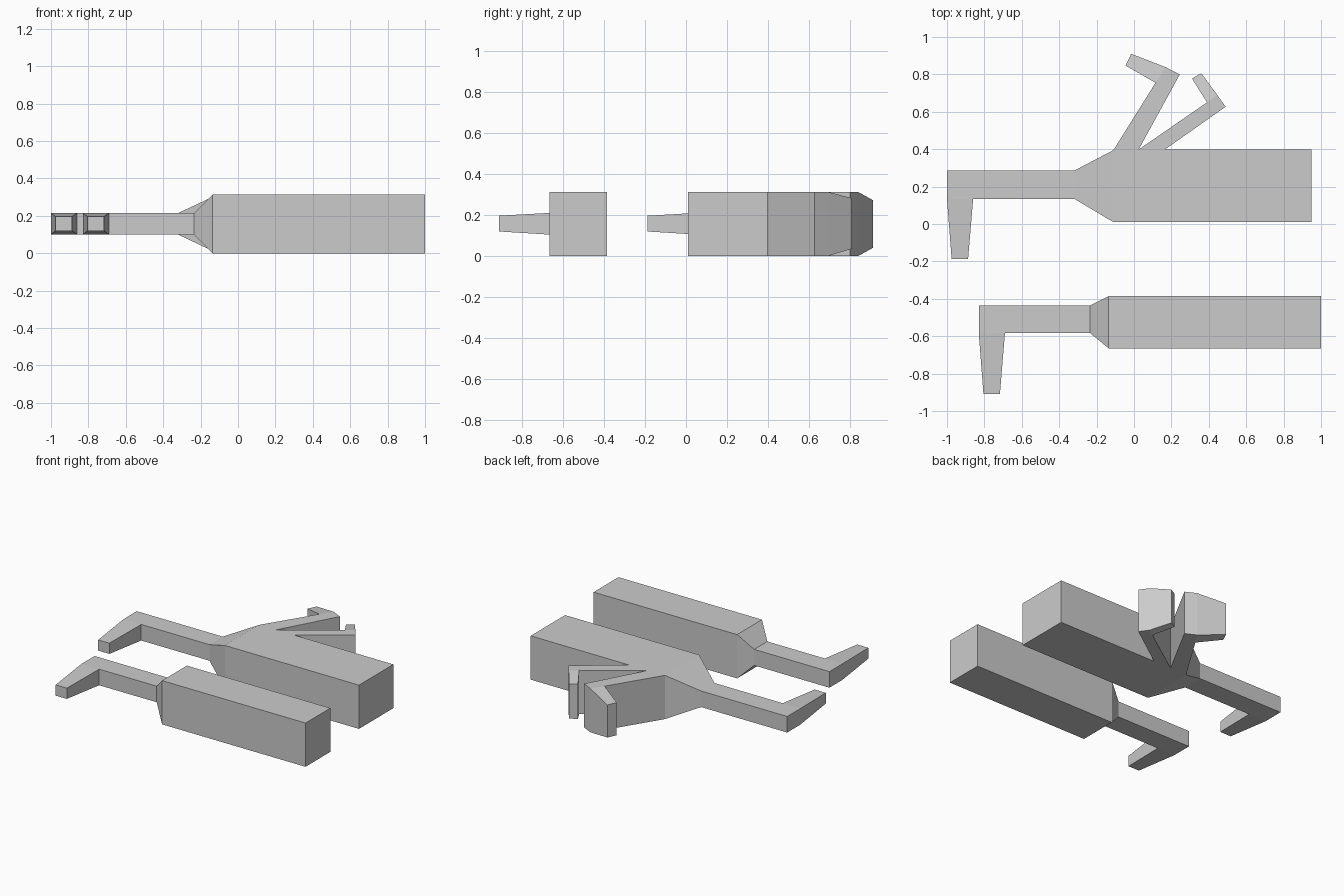
import bpy, bmesh

if "Cube" in bpy.data.objects:
    bpy.data.objects.remove(bpy.data.objects["Cube"])


def prism(outline, z0, z1):
    """Closed vertical prism over a counter-clockwise outline."""
    bm = bmesh.new()
    lo = [bm.verts.new((x, y, z0)) for x, y in outline]
    hi = [bm.verts.new((x, y, z1)) for x, y in outline]
    bm.faces.new(lo[::-1])
    bm.faces.new(hi)
    n = len(outline)
    for i in range(n):
        j = (i + 1) % n
        bm.faces.new((lo[i], lo[j], hi[j], hi[i]))
    return bm


def at(v, p):
    return abs(v.co.x - p[0]) < 1e-4 and abs(v.co.y - p[1]) < 1e-4


def extend(bm, a, b, a2, b2, z0, z1):
    """Extrude the side face standing on a-b so that it stands on a2-b2."""
    face = next(f for f in bm.faces if len(f.verts) == 4
                and all(at(v, a) or at(v, b) for v in f.verts))
    mid = face.calc_center_median().z
    new = bmesh.ops.extrude_discrete_faces(bm, faces=[face])["faces"][0]
    for v in new.verts:
        p = a2 if at(v, a) else b2
        v.co = (p[0], p[1], z0 if v.co.z < mid else z1)


def add_neck(bm, a, b, x_neck, x_end, y0, y1, tip_y):
    """Tapered shoulder, thin arm and a tapering foot pointing to -y."""
    z = (0.10, 0.215)
    x_in = x_end + 0.14
    extend(bm, a, b, (x_neck, y0), (x_neck, y1), *z)
    extend(bm, (x_neck, y0), (x_neck, y1), (x_in, y0), (x_in, y1), *z)
    extend(bm, (x_in, y0), (x_in, y1), (x_end, y0), (x_end, y1), *z)
    extend(bm, (x_end, y0), (x_in, y0),
           (x_end + 0.025, tip_y), (x_in - 0.027, tip_y), 0.12, 0.197)


def finish(bm, name):
    bmesh.ops.recalc_face_normals(bm, faces=bm.faces[:])
    mesh = bpy.data.meshes.new(name)
    bm.to_mesh(mesh)
    bm.free()
    bpy.context.collection.objects.link(bpy.data.objects.new(name, mesh))


H = 0.313

# Back body with two bent branches
bm = prism([(-0.11, 0.01), (0.95, 0.01), (0.95, 0.398), (0.165, 0.398),
            (0.49, 0.627), (0.445, 0.69), (0.39, 0.65), (0.025, 0.398),
            (0.245, 0.80), (0.17, 0.838), (0.115, 0.755), (-0.11, 0.395)], 0, H)
extend(bm, (0.445, 0.69), (0.39, 0.65), (0.36, 0.806), (0.31, 0.778), 0.035, 0.283)
extend(bm, (0.17, 0.838), (0.115, 0.755), (-0.015, 0.91), (-0.045, 0.847), 0.04, 0.273)
add_neck(bm, (-0.11, 0.01), (-0.11, 0.395), -0.32, -1.0, 0.135, 0.285, -0.187)
finish(bm, "back_body")

# Front body
bm = prism([(-0.135, -0.665), (1.0, -0.665), (1.0, -0.385), (-0.135, -0.385)], 0, H)
add_neck(bm, (-0.135, -0.665), (-0.135, -0.385), -0.235, -0.83, -0.583, -0.435, -0.91)
finish(bm, "front_body")
